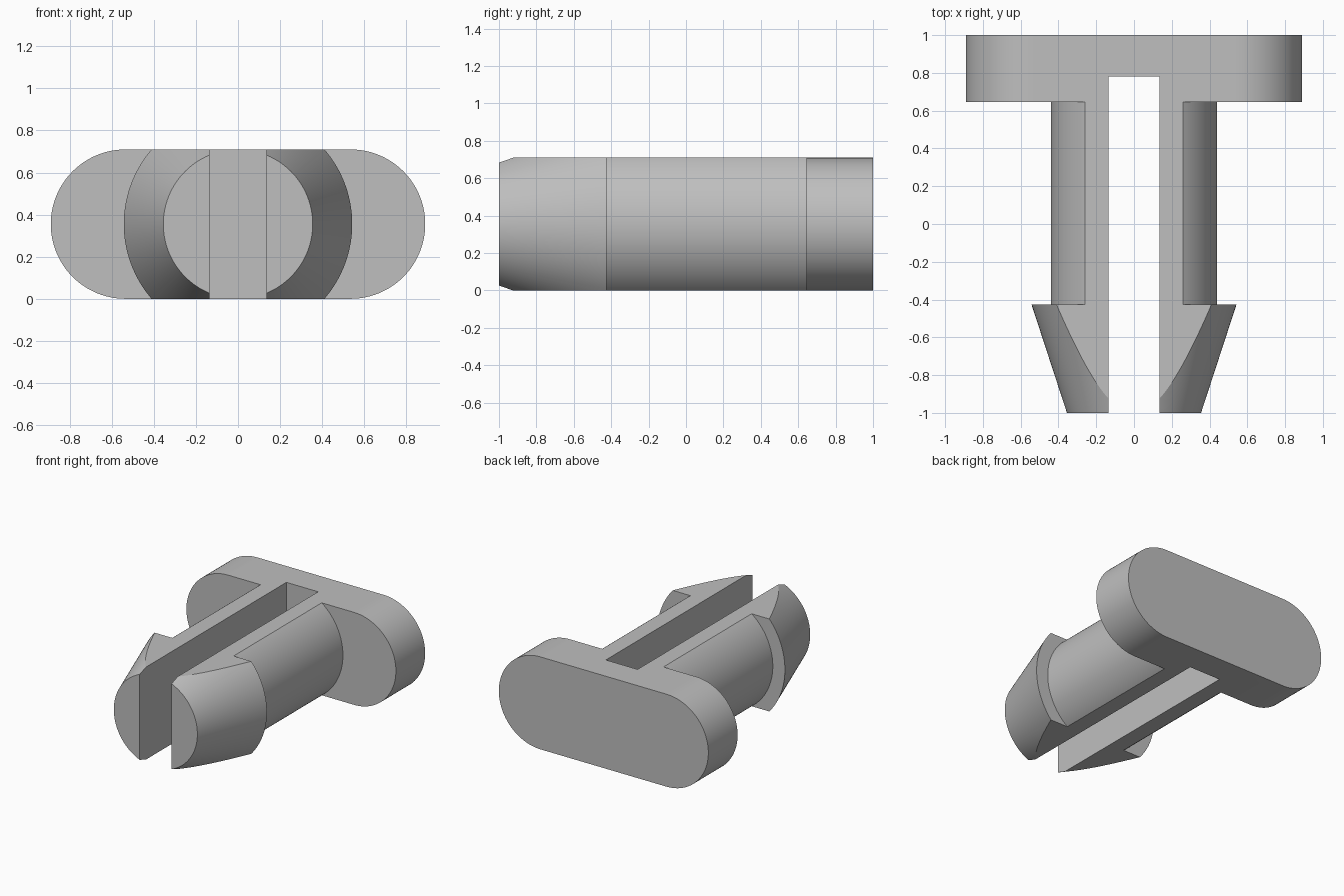
import bpy
import bmesh
import math
from mathutils import Vector

cube = bpy.data.objects.get("Cube")
if cube:
    bpy.data.objects.remove(cube, do_unlink=True)

HEIGHT = 0.71
MID = HEIGHT / 2
SLOT = 0.135       # half width of the slot
PLATE_FRONT = 0.645

grey = bpy.data.materials.new("plain grey")
grey.use_nodes = True
colour = (0.52, 0.52, 0.52, 1)
grey.diffuse_color = colour
grey.node_tree.nodes["Principled BSDF"].inputs["Base Color"].default_value = colour


def make_object(name, bm):
    bmesh.ops.recalc_face_normals(bm, faces=bm.faces)
    mesh = bpy.data.meshes.new(name)
    bm.to_mesh(mesh)
    bm.free()
    mesh.materials.append(grey)
    obj = bpy.data.objects.new(name, mesh)
    bpy.context.collection.objects.link(obj)
    return obj


def box(name, low, high):
    bm = bmesh.new()
    bmesh.ops.create_cube(bm, size=1)
    low, high = Vector(low), Vector(high)
    for v in bm.verts:
        v.co = (low + high) / 2 + v.co * (high - low)
    return make_object(name, bm)


def lathe(name, profile, steps=128):
    """Revolve (radius, y) points about the lengthwise axis."""
    bm = bmesh.new()
    rings = []
    for r, y in profile:
        angles = [math.tau * i / steps for i in range(steps)]
        rings.append([bm.verts.new((r * math.cos(a), y, MID + r * math.sin(a))) for a in angles])
    for a, b in zip(rings, rings[1:]):
        for i in range(steps):
            j = (i + 1) % steps
            bm.faces.new((a[i], a[j], b[j], b[i]))
    bm.faces.new(rings[0])
    bm.faces.new(rings[-1])
    return make_object(name, bm)


def combine(obj, other, operation):
    mod = obj.modifiers.new(operation.lower(), 'BOOLEAN')
    mod.operation = operation
    mod.solver = 'EXACT'
    mod.object = other
    bpy.ops.object.select_all(action='DESELECT')
    bpy.context.view_layer.objects.active = obj
    obj.select_set(True)
    bpy.ops.object.modifier_apply(modifier=mod.name)
    bpy.data.objects.remove(other, do_unlink=True)


# Rounded end plate
bm = bmesh.new()
outline = []
for side in (1, -1):
    for i in range(49):
        a = math.pi * i / 48 - math.pi / 2
        outline.append(bm.verts.new((side * (0.535 + MID * math.cos(a)), PLATE_FRONT,
                                     MID + side * MID * math.sin(a))))
face = bm.faces.new(outline)
extruded = bmesh.ops.extrude_face_region(bm, geom=[face])["geom"]
moved = [g for g in extruded if isinstance(g, bmesh.types.BMVert)]
bmesh.ops.translate(bm, verts=moved, vec=(0, 1 - PLATE_FRONT, 0))
clip = make_object("snap_fit_clip", bm)

# Round shaft with tapered barb, trimmed flat on top and bottom
pin = lathe("pin", [(0.355, -1), (0.543, -0.425), (0.44, -0.425), (0.44, 0.85)])
combine(pin, box("flat_trim", (-1, -2, 0), (1, 2, HEIGHT)), 'INTERSECT')
combine(clip, pin, 'UNION')

# Slot that splits the pin into two prongs
combine(clip, box("slot_cutter", (-SLOT, -2, -1), (SLOT, 0.78, 2)), 'DIFFERENCE')

bpy.ops.object.select_all(action='DESELECT')
bpy.context.view_layer.objects.active = clip
clip.select_set(True)
bpy.ops.object.shade_smooth_by_angle(angle=math.radians(25))
